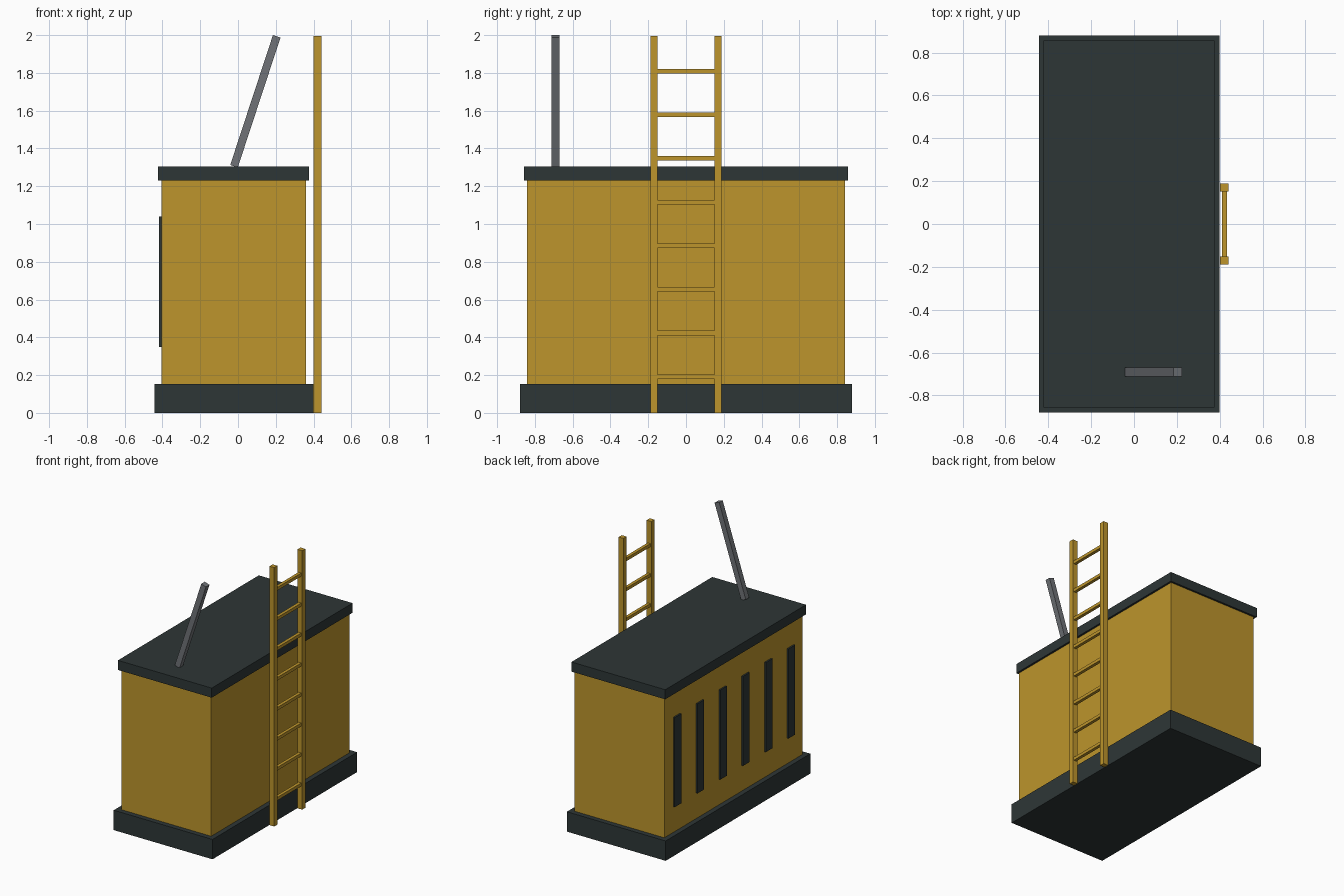
import bpy
import math

default = bpy.data.objects.get("Cube")
if default:
    bpy.data.objects.remove(default, do_unlink=True)


def make_material(name, rgb):
    mat = bpy.data.materials.new(name)
    mat.use_nodes = True
    color = (*rgb, 1.0)
    mat.diffuse_color = color
    mat.node_tree.nodes["Principled BSDF"].inputs["Base Color"].default_value = color
    return mat


yellow = make_material("ochre_yellow", (0.51, 0.30, 0.025))
dark = make_material("dark_slate", (0.027, 0.037, 0.037))
grey = make_material("steel_grey", (0.16, 0.17, 0.185))


def box(name, xs, ys, zs, mat, tilt=0.0):
    """Box spanning the given (min, max) ranges, optionally tilted about y."""
    spans = (xs, ys, zs)
    bpy.ops.mesh.primitive_cube_add(size=1, location=[(a + b) / 2 for a, b in spans])
    obj = bpy.context.object
    obj.name = name
    obj.scale = [b - a for a, b in spans]
    bpy.ops.object.transform_apply(location=False, rotation=False, scale=True)
    obj.rotation_euler.y = tilt
    obj.data.materials.append(mat)
    return obj


# Cabinet: plinth, body and overhanging roof
box("base", (-0.443, 0.399), (-0.88, 0.88), (0, 0.153), dark)
box("body", (-0.405, 0.361), (-0.842, 0.842), (0.153, 1.23), yellow)
box("roof", (-0.423, 0.376), (-0.857, 0.857), (1.23, 1.304), dark)

# Row of upright vent strips
for i in range(6):
    y = (i - 2.5) * 0.277
    box(f"vent_{i + 1}", (-0.417, -0.404), (y - 0.04, y + 0.04), (0.35, 1.04), dark)

# Ladder rails and rungs
for side, y in (("front", -0.17), ("back", 0.17)):
    box(f"ladder_rail_{side}", (0.401, 0.441), (y - 0.019, y + 0.019), (0, 1.994), yellow)
for i in range(8):
    z = 0.192 + i * 0.231
    box(f"ladder_rung_{i + 1}", (0.41, 0.434), (-0.155, 0.155), (z - 0.012, z + 0.012), yellow)

# Leaning pole on the roof
cx, cz, half = 0.092, 1.65, 0.362
box("leaning_pole", (cx - 0.021, cx + 0.021), (-0.711, -0.669),
    (cz - half, cz + half), grey, math.radians(18.2))
